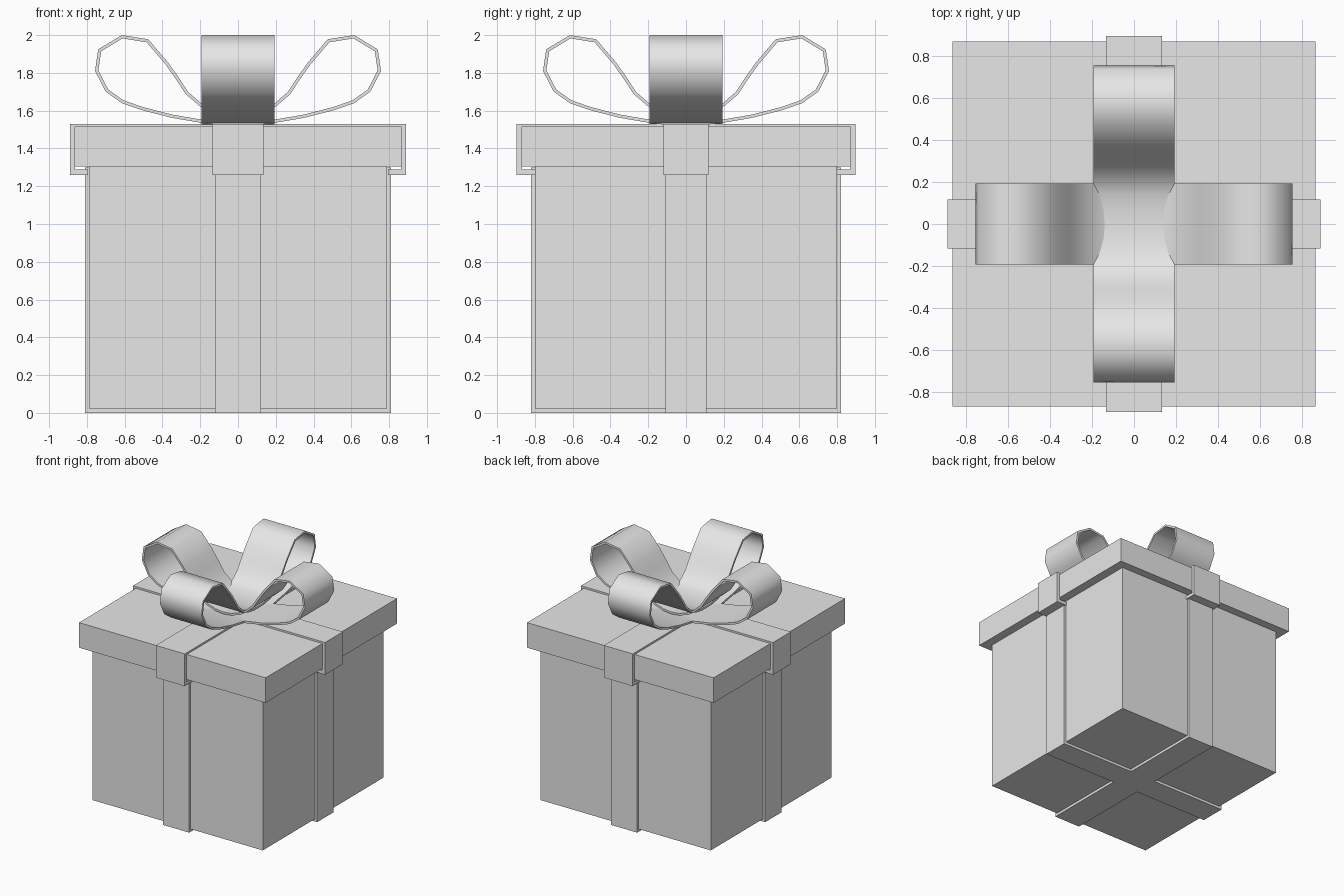
import bpy
import math

cube = bpy.data.objects.get("Cube")
if cube:
    bpy.data.objects.remove(cube, do_unlink=True)

grey = bpy.data.materials.new("light_grey")
grey.use_nodes = True
grey.diffuse_color = (0.8, 0.8, 0.8, 1)
grey.node_tree.nodes["Principled BSDF"].inputs["Base Color"].default_value = (0.8, 0.8, 0.8, 1)


def block(name, half_x, half_y, bottom, top):
    """Plain box given by half widths and its z range."""
    bpy.ops.mesh.primitive_cube_add(size=2, location=(0, 0, (bottom + top) / 2))
    obj = bpy.context.object
    obj.name = name
    obj.scale = (half_x, half_y, (top - bottom) / 2)
    bpy.ops.object.transform_apply(location=False, rotation=False, scale=True)
    obj.data.materials.append(grey)
    return obj


def band(name, path, half_width, thickness, closed, turned, smooth=False):
    """Ribbon swept along an (x, z) path, thickened inwards, optionally turned to run along y."""
    n = len(path)
    verts = [(x, side * half_width, z) for x, z in path for side in (-1, 1)]
    faces = []
    for i in range(n if closed else n - 1):
        a, b = 2 * i, 2 * ((i + 1) % n)
        faces.append((a, a + 1, b + 1, b))
    mesh = bpy.data.meshes.new(name)
    mesh.from_pydata(verts, [], faces)
    mesh.materials.append(grey)
    obj = bpy.data.objects.new(name, mesh)
    bpy.context.collection.objects.link(obj)
    if turned:
        obj.rotation_euler.z = math.pi / 2
    solid = obj.modifiers.new("thickness", 'SOLIDIFY')
    solid.thickness = thickness
    solid.offset = -1
    solid.use_even_offset = True
    bpy.ops.object.select_all(action='DESELECT')
    obj.select_set(True)
    bpy.context.view_layer.objects.active = obj
    bpy.ops.object.modifier_apply(modifier=solid.name)
    if smooth:
        bpy.ops.object.shade_smooth_by_angle(angle=math.radians(65))
    return obj


def mirrored(half):
    """Complete a right-hand path with its mirror image."""
    return half + [(-x, z) for x, z in reversed(half) if x > 0]


# Box and lid
block("box_body", 0.79, 0.80, 0.022, 1.31)
block("lid", 0.865, 0.87, 1.305, 1.515)

# Straps round the box
for name, reach, width, turned in (("box_strap_across", 0.81, 0.108, False),
                                   ("box_strap_along", 0.82, 0.122, True)):
    band(name, mirrored([(reach, 0), (reach, 1.3)]), width, 0.024, True, turned)

# Straps over the lid, tucked under its rim
for name, reach, width, turned in (("lid_strap_across", 0.89, 0.118, False),
                                   ("lid_strap_along", 0.897, 0.134, True)):
    path = mirrored([(0.795, 1.26), (reach, 1.26), (reach, 1.53)])
    band(name, path, width, 0.028, False, turned)

# Bow: two crossing double loops, the one along y riding higher in the middle
lobe = [(0.13, 1.528), (0.19, 1.535), (0.35, 1.562), (0.51, 1.603), (0.615, 1.64),
        (0.70, 1.70), (0.757, 1.81), (0.74, 1.925), (0.615, 2.0), (0.475, 1.978),
        (0.37, 1.855), (0.31, 1.77), (0.265, 1.70), (0.195, 1.64)]
low_dip = [(0.14, 1.606), (0.07, 1.584), (0, 1.576)]
high_dip = [(0.14, 1.621), (0.07, 1.609), (0, 1.606)]
band("bow_loops_across", mirrored(lobe + low_dip), 0.193, 0.017, True, False, True)
band("bow_loops_along", mirrored(lobe + high_dip), 0.193, 0.017, True, True, True)
